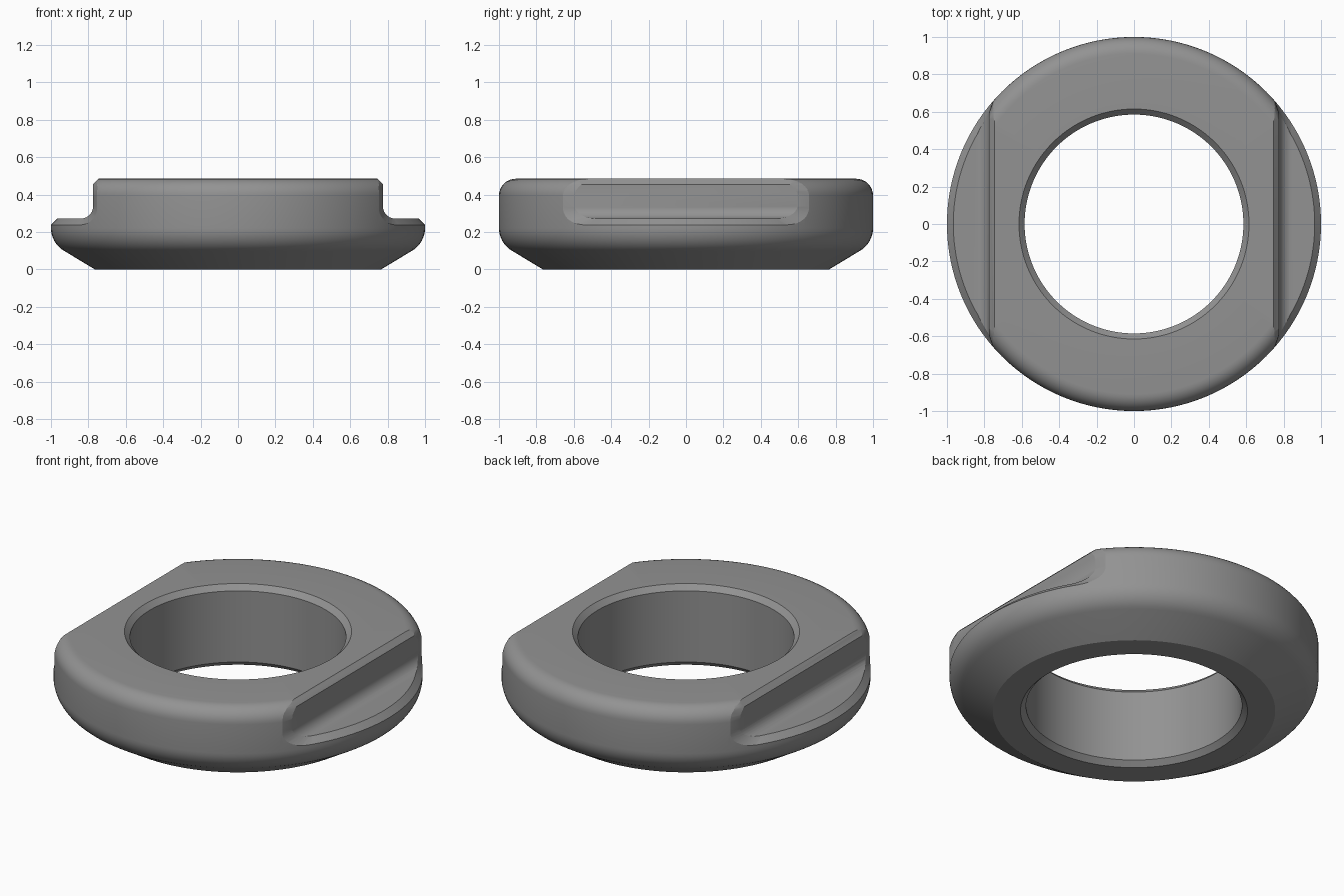
import bpy, bmesh
from math import sin, cos, pi, sqrt, atan2, radians

if "Cube" in bpy.data.objects:
    bpy.data.objects.remove(bpy.data.objects["Cube"])

SEG = 128
TOP, WALL, FLOOR, FIL, C = 0.485, 0.775, 0.272, 0.065, 0.034


def arc(cx, cz, r, a0, a1, n):
    return [(cx + r * cos(radians(a0 + (a1 - a0) * i / n)),
             cz + r * sin(radians(a0 + (a1 - a0) * i / n))) for i in range(n + 1)]


def loft(name, sections, closed):
    """Solid from a list of equal-length polygon sections, normals outward."""
    bm = bmesh.new()
    rows = [[bm.verts.new(p) for p in s] for s in sections]
    n, m = len(rows), len(rows[0])
    for i in range(n if closed else n - 1):
        a, b = rows[i], rows[(i + 1) % n]
        for j in range(m):
            k = (j + 1) % m
            bm.faces.new((a[j], a[k], b[k], b[j]))
    if not closed:
        bm.faces.new(rows[0][::-1])
        bm.faces.new(rows[-1])
    bm.normal_update()
    if bm.calc_volume(signed=True) < 0:
        bmesh.ops.reverse_faces(bm, faces=bm.faces[:])
    me = bpy.data.meshes.new(name)
    bm.to_mesh(me)
    bm.free()
    ob = bpy.data.objects.new(name, me)
    bpy.context.collection.objects.link(ob)
    return ob


# Ring body: one turned profile with rounded shoulder and conical underside
profile = [(0.615, 0), (0.765, 0)]
profile += arc(0.86, 0.221, 0.14, -60, 0, 8)
profile += arc(0.91, TOP - 0.09, 0.09, 0, 90, 8)
profile += [(0.615, TOP), (0.585, TOP - 0.03), (0.585, 0.03)]
ring = loft("ring_body", [[(r * cos(a), r * sin(a), z) for r, z in profile]
                          for a in (2 * pi * i / SEG for i in range(SEG))], True)


def outer_radius(z):
    h = min(max(0, z - (TOP - 0.09)), 0.089)
    return 0.91 + sqrt(0.0081 - h * h)


# Side notch: wall with chamfered top, filleted corner and flat ledge
fillet = arc(WALL + FIL, FLOOR + FIL, FIL, 180, 270, 8)
notch = [(WALL - 0.08, TOP + 0.05), (WALL, TOP - 0.03)] + fillet
notch += [(1.3, FLOOR), (1.3, TOP + 0.05)]

# Chamfer swept along the notch outline (x, z, inward normal, width factor)
wall_pts = [(WALL, z, -1, 0, 0.65) for z in (0.5, 0.48, 0.465, 0.45, 0.42, 0.395)]
for i, (x, z) in enumerate(fillet):
    t = i / 8 * pi / 2
    wall_pts.append((x, z, -cos(t), -sin(t), 0.65 + 0.35 * i / 8))


def widen(a, b, o):
    a2 = tuple(p + 0.3 * (p - q) for p, q in zip(a, b))
    b2 = tuple(q + 0.3 * (q - p) for p, q in zip(a, b))
    return [a2, b2, o]


def side_section(p, s):
    x, z, nx, nz, k = p
    R, d = outer_radius(z), C * k
    bx, bz = x + nx * d, z + nz * d
    yc = sqrt(R * R - x * x)
    a = (x, s * sqrt((R - d) ** 2 - x * x), z)
    b = (bx, s * sqrt(outer_radius(bz) ** 2 - bx * bx), bz)
    o = (x + 0.06 * x / R - 0.04 * nx, s * (yc + 0.06 * yc / R), z - 0.04 * nz)
    return widen(a, b, o)


def rim_section(t):
    def pt(r, z):
        return (r * cos(t), r * sin(t), z)
    return widen(pt(1 - C, FLOOR), pt(1, FLOOR - C), pt(1.06, FLOOR + 0.04))


xf = WALL + FIL
t0 = atan2(sqrt(1 - xf * xf), xf) * 0.93
sweep = [side_section(p, 1) for p in wall_pts]
sweep += [rim_section(t0 * (1 - i / 16)) for i in range(33)]
sweep += [side_section(p, -1) for p in reversed(wall_pts)]


def volume(me):
    bm = bmesh.new()
    bm.from_mesh(me)
    v = bm.calc_volume(signed=True)
    bm.free()
    return v


def cut(target, cutter):
    """Subtract the cutter, keeping only a result of plausible volume."""
    cutter.hide_render = True
    before = volume(target.data)
    for solver in ('MANIFOLD', 'EXACT', 'FLOAT'):
        mod = target.modifiers.new("cut", 'BOOLEAN')
        mod.operation, mod.solver, mod.object = 'DIFFERENCE', solver, cutter
        bpy.context.view_layer.update()
        deps = bpy.context.evaluated_depsgraph_get()
        result = bpy.data.meshes.new_from_object(target.evaluated_get(deps))
        target.modifiers.remove(mod)
        if 0.9 < volume(result) / before < 0.99999:
            target.data = result
            break
    bpy.data.objects.remove(cutter)


# Cut both sides
for s in (1, -1):
    cut(ring, loft("notch_cutter", [[(s * x, y, z) for x, z in notch]
                                    for y in (-1.1, 1.1)], False))
    cut(ring, loft("chamfer_cutter", [[(s * x, y, z) for x, y, z in sec]
                                      for sec in sweep], False))

# Dark grey finish
mat = bpy.data.materials.new("dark_grey")
mat.diffuse_color = (0.29, 0.29, 0.29, 1)
mat.use_nodes = True
mat.node_tree.nodes["Principled BSDF"].inputs["Base Color"].default_value = mat.diffuse_color
ring.data.materials.clear()
ring.data.materials.append(mat)
for poly in ring.data.polygons:
    poly.material_index = 0

bpy.ops.object.select_all(action='DESELECT')
ring.select_set(True)
bpy.context.view_layer.objects.active = ring
bpy.ops.object.shade_smooth_by_angle(angle=radians(20))
